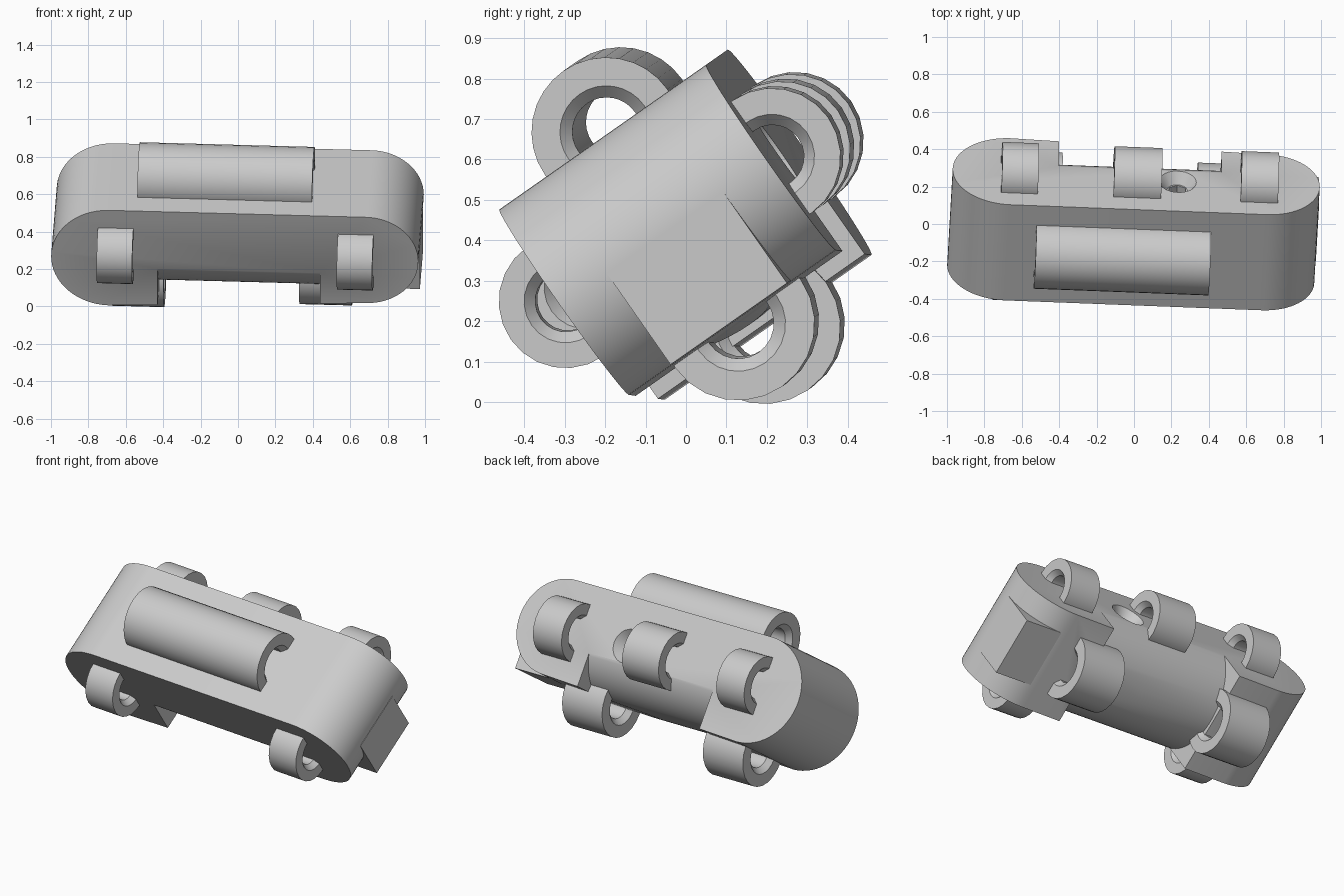
import bpy, bmesh, math
from mathutils import Matrix, Vector

cube = bpy.data.objects.get("Cube")
if cube:
    bpy.data.objects.remove(cube, do_unlink=True)

# Single grey finish
grey = bpy.data.materials.new("plain grey")
grey.use_nodes = True
grey.diffuse_color = (0.6, 0.6, 0.6, 1)
grey.node_tree.nodes["Principled BSDF"].inputs["Base Color"].default_value = (0.6, 0.6, 0.6, 1)

# Local frame: x along the block, y from front cap to back cap, z down from the top face
FRAME = (Matrix.Translation((0, -0.435, 0.495)) @ Matrix.Rotation(math.radians(35), 4, 'X')
         @ Matrix.Rotation(-0.047, 4, 'Z'))
DEPTH = 0.625
MID = DEPTH / 2
R_LEFT, R_RIGHT = 0.31, 0.28       # end radii, the block tapers toward +x
C_LEFT, C_RIGHT = -0.69, 0.685     # end arc centres


def bottom_z(x):
    t = (x - C_LEFT) / (C_RIGHT - C_LEFT)
    return -2 * (R_LEFT + (R_RIGHT - R_LEFT) * t)


def arc(cx, cz, r, start, end, steps):
    angles = [math.radians(start + (end - start) * i / steps) for i in range(steps + 1)]
    return [(cx + r * math.cos(a), cz + r * math.sin(a)) for a in angles]


def finish(name, bm):
    bmesh.ops.recalc_face_normals(bm, faces=bm.faces)
    mesh = bpy.data.meshes.new(name)
    bm.to_mesh(mesh)
    bm.free()
    obj = bpy.data.objects.new(name, mesh)
    bpy.context.collection.objects.link(obj)
    mesh.materials.append(grey)
    obj.matrix_world = FRAME
    return obj


def prism(name, points, offset):
    """Extrude a closed outline by an offset vector."""
    bm = bmesh.new()
    face = bm.faces.new([bm.verts.new(p) for p in points])
    out = bmesh.ops.extrude_face_region(bm, geom=[face])
    verts = [v for v in out["geom"] if isinstance(v, bmesh.types.BMVert)]
    bmesh.ops.translate(bm, verts=verts, vec=Vector(offset))
    return finish(name, bm)


def cut(target, cutter):
    cutter.hide_render = True
    mod = target.modifiers.new("cut", 'BOOLEAN')
    mod.operation = 'DIFFERENCE'
    mod.solver = 'EXACT'
    mod.object = cutter
    bpy.context.view_layer.objects.active = target
    bpy.ops.object.modifier_apply(modifier=mod.name)
    bpy.data.objects.remove(cutter, do_unlink=True)


def smooth(obj, angle=32):
    bpy.ops.object.select_all(action='DESELECT')
    obj.select_set(True)
    bpy.context.view_layer.objects.active = obj
    bpy.ops.object.shade_smooth_by_angle(angle=math.radians(angle))


def loop(name, x0, x1, y, z, r, sides=24):
    """Tube along x with a countersunk bore, lathed from one closed profile."""
    bore, rim, cham = r * 0.46, r * 0.62, 0.03
    profile = [(x0, r), (x1, r), (x1, rim), (x1 - cham, bore), (x0 + cham, bore), (x0, rim)]
    bm = bmesh.new()
    rings = []
    for i in range(sides):
        a = 2 * math.pi * i / sides
        rings.append([bm.verts.new((x, y + q * math.cos(a), z + q * math.sin(a))) for x, q in profile])
    n = len(profile)
    for i in range(sides):
        a, b = rings[i], rings[(i + 1) % sides]
        for j in range(n):
            k = (j + 1) % n
            bm.faces.new((a[j], a[k], b[k], b[j]))
    smooth(finish(name, bm))


def plug(name, x, z, r_out, r_in, depth, sides):
    """Tapered cutter sunk into the back cap."""
    bm = bmesh.new()
    place = Matrix.Translation((x, DEPTH - depth / 2 + 0.001, z)) @ Matrix.Rotation(-math.pi / 2, 4, 'X')
    bmesh.ops.create_cone(bm, cap_ends=True, segments=sides, radius1=r_in, radius2=r_out,
                          depth=depth, matrix=place)
    return finish(name, bm)


# Main block: tapered stadium outline through the depth
outline = arc(C_RIGHT, -R_RIGHT, R_RIGHT, 90, -89, 32) + arc(C_LEFT, -R_LEFT, R_LEFT, 269, 91, 32)
body = prism("main_block", [(x, 0, z) for x, z in outline], (0, DEPTH, 0))

# Middle span of the underside is rounded into a barrel
BARREL_R, BARREL_Z = 0.335, -0.253
half = math.degrees(math.acos((MID + 0.004) / BARREL_R))
under = arc(MID, BARREL_Z, BARREL_R, 180 + half, 360 - half, 32)
z_edge = under[0][1]
waste = [(-0.1, z_edge)] + under + [(DEPTH + 0.1, z_edge), (DEPTH + 0.1, -0.8), (-0.1, -0.8)]
cut(body, prism("underside_cutter", [(-0.43, y, z) for y, z in waste], (0.87, 0, 0)))

# Countersunk hexagonal socket in the back cap
cut(body, plug("countersink_cutter", 0.205, -0.275, 0.1, 0.055, 0.06, 32))
cut(body, plug("socket_cutter", 0.205, -0.275, 0.052, 0.052, 0.2, 6))
smooth(body)

# Square heel under the right end
zb = bottom_z(0.685) + 0.003
heel = [(0.6, 0.14, zb), (0.967, 0.14, zb), (0.967, 0.14, -0.28), (0.6, 0.14, -0.28)]
prism("end_heel", heel, (0, 0.352, 0))

# Long barrel on the top face
loop("top_barrel", -0.545, 0.39, MID, 0.005, 0.185, 32)

# Loops on the front cap, back cap and underside
for side, x0 in (("left", 0.535), ("right", -0.75)):
    loop("front_loop_" + side, x0, x0 + 0.19, 0.005, -0.28, 0.165)
for side, x0, x1 in (("left", 0.54, 0.74), ("middle", -0.14, 0.115), ("right", -0.74, -0.545)):
    loop("back_loop_" + side, x0, x1, DEPTH + 0.005, -0.28, 0.17)
for side, x0, x1 in (("left", 0.32, 0.6), ("right", -0.685, -0.405)):
    loop("underside_loop_" + side, x0, x1, MID + 0.005, bottom_z((x0 + x1) / 2), 0.19)
